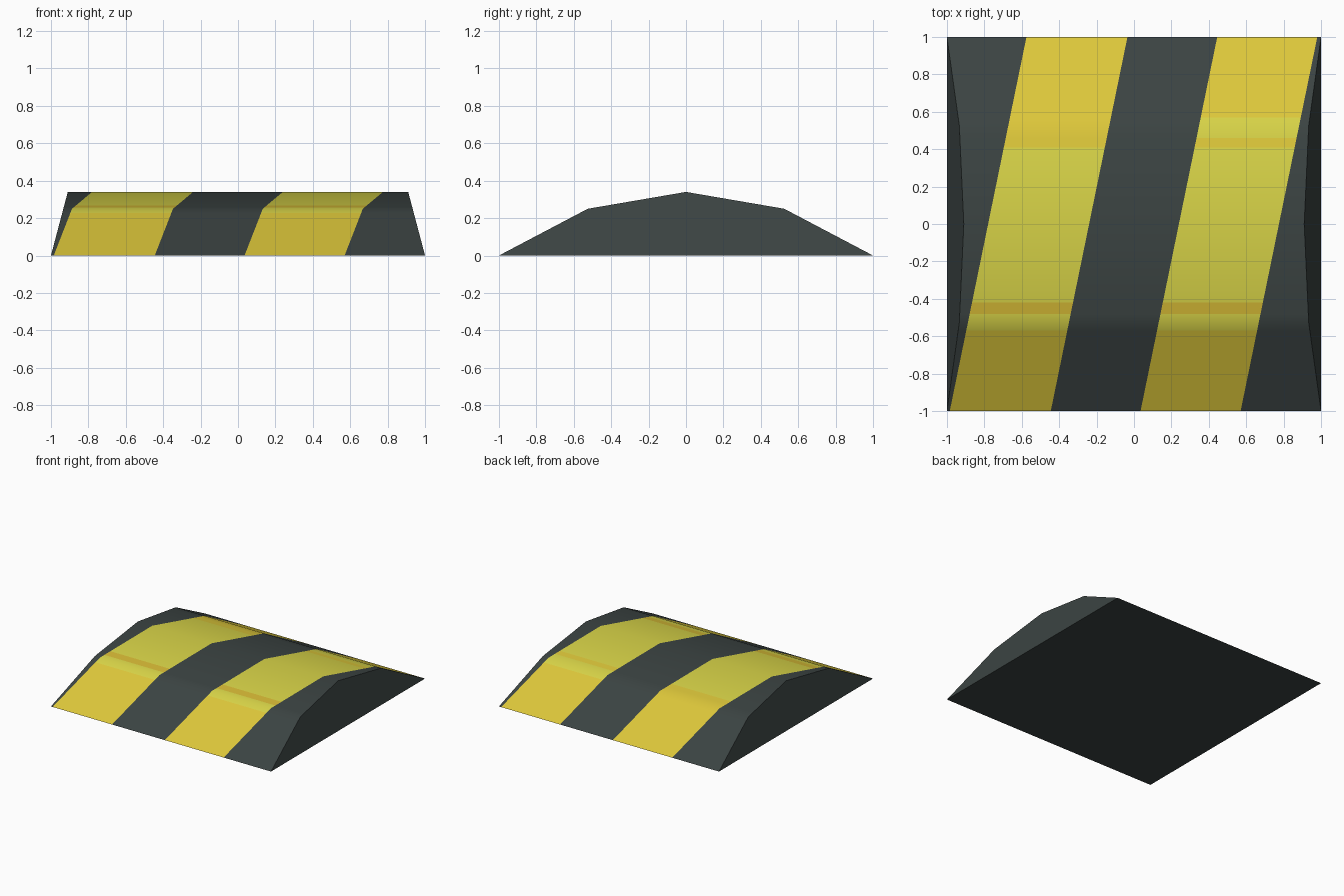
import bpy, bmesh
from mathutils import Vector

if "Cube" in bpy.data.objects:
    bpy.data.objects.remove(bpy.data.objects["Cube"])

# Cross-section (y, z) of the hump and taper of its ends
PROFILE = [(-1, 0), (-0.525, 0.25), (0, 0.34), (0.525, 0.25), (1, 0)]
TAPER = 0.09 / 0.34
SLANT = 0.205                                   # stripe lean: dx per dy
STRIPES = [(-0.78, -0.24), (0.24, 0.775)]       # x range of each stripe at y = 0
BANDS = [-0.57, -0.48, -0.42, 0.41, 0.46, 0.57]  # wear bands across the stripes


def material(name, color):
    m = bpy.data.materials.new(name)
    m.diffuse_color = (*color, 1)
    m.use_nodes = True
    m.node_tree.nodes["Principled BSDF"].inputs["Base Color"].default_value = m.diffuse_color
    return m


mesh = bpy.data.meshes.new("speed_bump")
bump = bpy.data.objects.new("speed_bump", mesh)
bpy.context.collection.objects.link(bump)
for name, color in [("dark rubber", (0.044, 0.057, 0.055)),
                    ("golden yellow", (0.72, 0.57, 0.042)),
                    ("lime yellow", (0.68, 0.65, 0.063)),
                    ("worn gold", (0.66, 0.48, 0.035))]:
    mesh.materials.append(material(name, color))

# Solid body: two tapered ends joined by quads
bm = bmesh.new()
left, right = [[bm.verts.new((s * (1 - TAPER * z), y, z)) for y, z in PROFILE]
               for s in (-1, 1)]
bm.faces.new(left)
bm.faces.new(right[::-1])
n = len(PROFILE)
for i in range(n):
    j = (i + 1) % n
    bm.faces.new((left[i], right[i], right[j], left[j]))
bmesh.ops.recalc_face_normals(bm, faces=bm.faces)


def top_faces():
    bm.normal_update()
    return [f for f in bm.faces if f.normal.z > 0.4]


def cut(point, normal):
    faces = top_faces()
    geom = (list({v for f in faces for v in f.verts})
            + list({e for f in faces for e in f.edges}) + faces)
    bmesh.ops.bisect_plane(bm, geom=geom, dist=1e-5, plane_co=point,
                           plane_no=Vector(normal).normalized())


# Cut slanted stripe edges and wear bands into the upper surface
for stripe in STRIPES:
    for x in stripe:
        cut((x, 0, 0), (1, -SLANT, 0))
for y in BANDS:
    cut((0, y, 0), (0, 1, 0))

# Paint the stripes by position
for f in top_faces():
    c = f.calc_center_median()
    x = c.x - SLANT * c.y
    if not any(a < x < b for a, b in STRIPES):
        continue
    if -0.42 < c.y < 0.41 or -0.57 < c.y < -0.48 or (0.46 < c.y < 0.57 and x > 0):
        f.material_index = 2
    elif -0.48 < c.y < -0.42:
        f.material_index = 3
    else:
        f.material_index = 1

bm.to_mesh(mesh)
bm.free()

bpy.context.view_layer.objects.active = bump
bump.select_set(True)
bpy.ops.object.shade_smooth_by_angle(angle=0.45)
